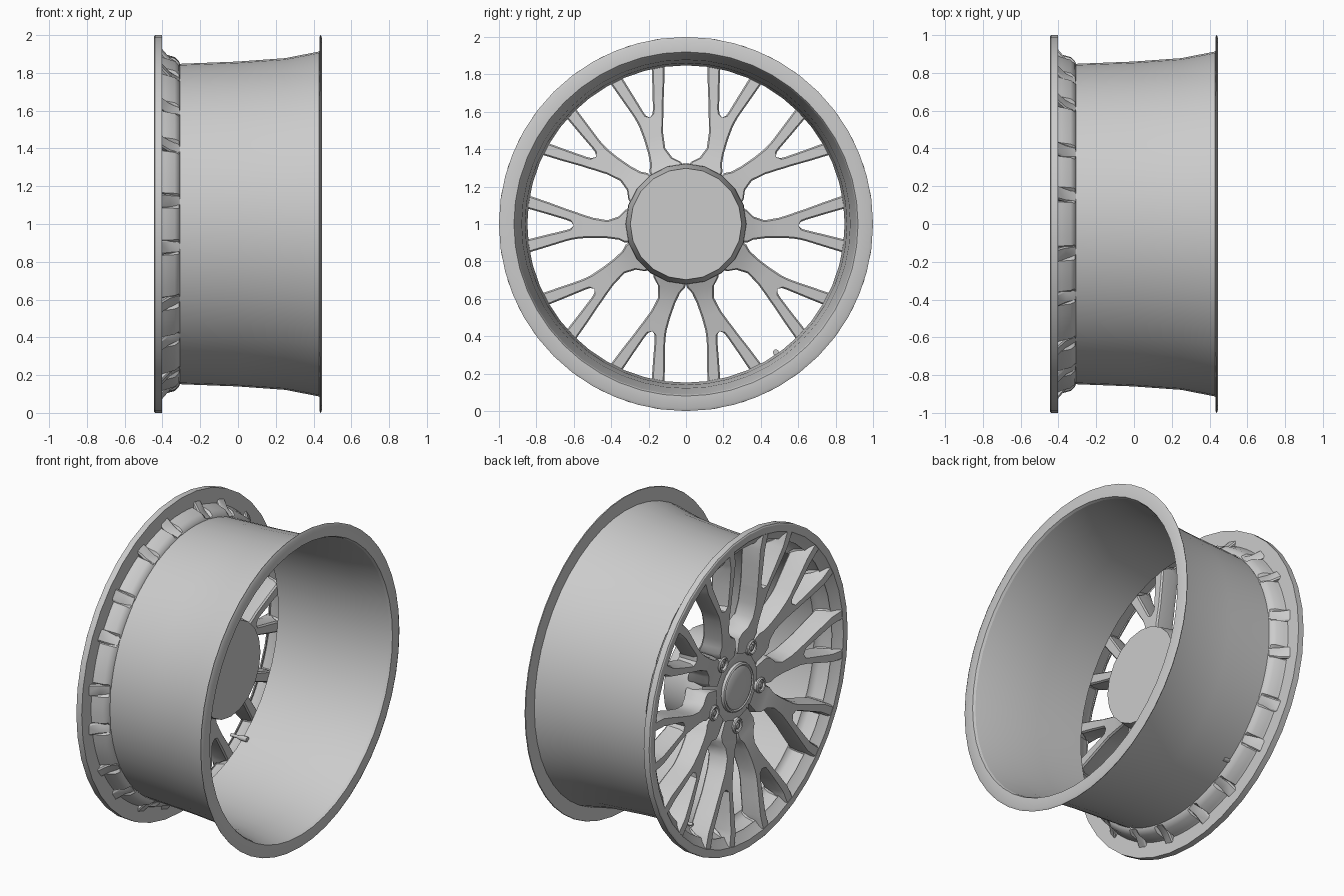
import bpy, bmesh
from math import sin, cos, radians, tau

if "Cube" in bpy.data.objects:
    bpy.data.objects.remove(bpy.data.objects["Cube"])

CZ = 1.0  # axle height; the axle runs along x
objs = []


def pt(x, r, a, side=0.0):
    """Point at axial x, radius r, angle a from straight up, with sideways offset."""
    return (x, r * sin(a) + side * cos(a), CZ + r * cos(a) - side * sin(a))


def finish(bm, name):
    bmesh.ops.remove_doubles(bm, verts=bm.verts, dist=1e-5)
    bmesh.ops.recalc_face_normals(bm, faces=bm.faces)
    me = bpy.data.meshes.new(name)
    bm.to_mesh(me)
    bm.free()
    ob = bpy.data.objects.new(name, me)
    bpy.context.collection.objects.link(ob)
    objs.append(ob)
    return ob


def skin(bm, rings, closed):
    """Join rows of points with quads; closed joins the last row to the first."""
    rows = [[bm.verts.new(p) for p in ring] for ring in rings]
    pairs = list(zip(rows, rows[1:]))
    if closed:
        pairs.append((rows[-1], rows[0]))
    for a, b in pairs:
        for i in range(len(a) - 1):
            bm.faces.new((a[i], a[i + 1], b[i + 1], b[i]))


def lathe(name, profile, segs):
    bm = bmesh.new()
    skin(bm, [[pt(x, r, tau * i / segs) for x, r in profile] for i in range(segs)], True)
    bmesh.ops.dissolve_degenerate(bm, dist=1e-6, edges=bm.edges)
    return finish(bm, name)


# Barrel with flared inner flange
lathe("barrel", [(-.31, .848), (0, .86), (.25, .878), (.43, .913), (.433, .998),
                 (.438, 1.0), (.445, .985), (.445, .92), (.43, .913)], 48)

# Outer lip
lathe("outer_lip", [(-.402, .895), (-.402, 1.0), (-.44, 1.0), (-.445, .992),
                    (-.445, .95), (-.415, .915), (-.402, .895)], 40)

# Pocketed wall between lip and barrel, pinched in behind each spoke tip
HIGH = [(-.402, .905), (-.385, .898), (-.335, .884), (-.312, .862), (-.308, .848)]
LOW = [(-.402, .885), (-.385, .865), (-.335, .853), (-.312, .85), (-.308, .848)]
rings = []
for k in range(10):
    c = 18 + 36 * k
    for off, prof in ((-18, HIGH), (-14, HIGH), (-10.6, HIGH), (-9, LOW), (-7, LOW),
                      (-5.4, HIGH), (-2, HIGH), (2, HIGH), (5.4, HIGH), (7, LOW),
                      (9, LOW), (10.6, HIGH), (14, HIGH)):
        rings.append([pt(x, r, radians(c + off)) for x, r in prof])
bm = bmesh.new()
skin(bm, rings, True)
finish(bm, "pocket_wall")

# Ten forked spokes: radius, inner edge, outer edge, lean, front x, back x
ROWS = [(.20, 0, .064, .00, -.355, -.20), (.29, 0, .092, .005, -.362, -.21),
        (.325, 0, .088, .012, -.37, -.225), (.36, 0, .062, .022, -.378, -.24),
        (.42, 0, .048, .028, -.388, -.26), (.50, 0, .054, .020, -.40, -.275),
        (.57, 0, .067, .010, -.408, -.285), (.60, 0, .075, .007, -.412, -.29),
        (.615, .018, .079, .006, -.414, -.292), (.64, .027, .086, .005, -.416, -.295),
        (.74, .054, .120, .002, -.427, -.302), (.845, .082, .154, 0, -.437, -.31),
        (.875, .085, .158, 0, -.44, -.36), (.945, .090, .164, 0, -.444, -.42)]
bm = bmesh.new()
for k in range(10):
    a = radians(18 + 36 * k)
    lean_side = 1 if k % 2 == 0 else -1
    for s in (1, -1):
        rows = []
        for r, i, o, d, xf, xb in ROWS:
            xm = xf + .25 * (xb - xf)
            ins = .012
            i2 = i + ins if i else 0
            sec = [(xf, i2), (xf, o - ins), (xm, o - .003), (xb + -.01, o), (xb, o - .008),
                   (xb, i + .008 if i else 0), (xb - .01, i), (xm, i + .003 if i else 0),
                   (xf, i2)]
            rows.append([bm.verts.new(pt(x, r, a, s * e + lean_side * d)) for x, e in sec])
        for n, (p, q) in enumerate(zip(rows, rows[1:])):
            # the stem halves share their centre line, so it needs no inner wall
            count = 5 if ROWS[n + 1][1] == 0 else 8
            for j in range(count):
                bm.faces.new((p[j], p[j + 1], q[j + 1], q[j]))
bmesh.ops.remove_doubles(bm, verts=bm.verts, dist=1e-5)
bmesh.ops.dissolve_degenerate(bm, dist=1e-6, edges=bm.edges)
finish(bm, "spokes")

# Hub with flat mounting face and slightly domed centre cap
lathe("hub", [(-.05, 0), (-.05, .298), (-.20, .322), (-.27, .325), (-.315, .30),
              (-.345, .22), (-.355, .165), (-.355, 0)], 20)
lathe("centre_cap", [(-.34, .155), (-.372, .15), (-.378, .14), (-.372, .132),
                     (-.378, .12), (-.384, .06), (-.386, 0)], 32)


def tube(name, a, rad, profile, segs):
    """Small turned part parallel to the axle, at angle a and radius rad."""
    _, cy, cz = pt(0, rad, a)
    bm = bmesh.new()
    skin(bm, [[(x, cy + r * sin(tau * i / segs), cz + r * cos(tau * i / segs))
               for x, r in profile] for i in range(segs)], True)
    bmesh.ops.dissolve_degenerate(bm, dist=1e-6, edges=bm.edges)
    finish(bm, name)


# Five bolt seats with hexagonal bolts
for k in range(5):
    a = radians(36 + 72 * k)
    tube(f"bolt_seat_{k}", a, .245, [(-.30, .052), (-.365, .047), (-.372, .041),
                                     (-.368, .034), (-.345, .03), (-.345, 0)], 20)
    tube(f"bolt_{k}", a, .245, [(-.34, .022), (-.362, .022), (-.367, .016), (-.367, 0)], 6)

# Tyre valve
tube("valve", radians(145), .838, [(-.27, 0), (-.27, .016), (-.32, .016), (-.33, .010),
                                   (-.385, .010), (-.385, 0)], 12)

# Smooth shading with crisp edges
bpy.ops.object.select_all(action='DESELECT')
for ob in objs:
    ob.select_set(True)
bpy.context.view_layer.objects.active = objs[0]
bpy.ops.object.shade_smooth_by_angle(angle=radians(32))
